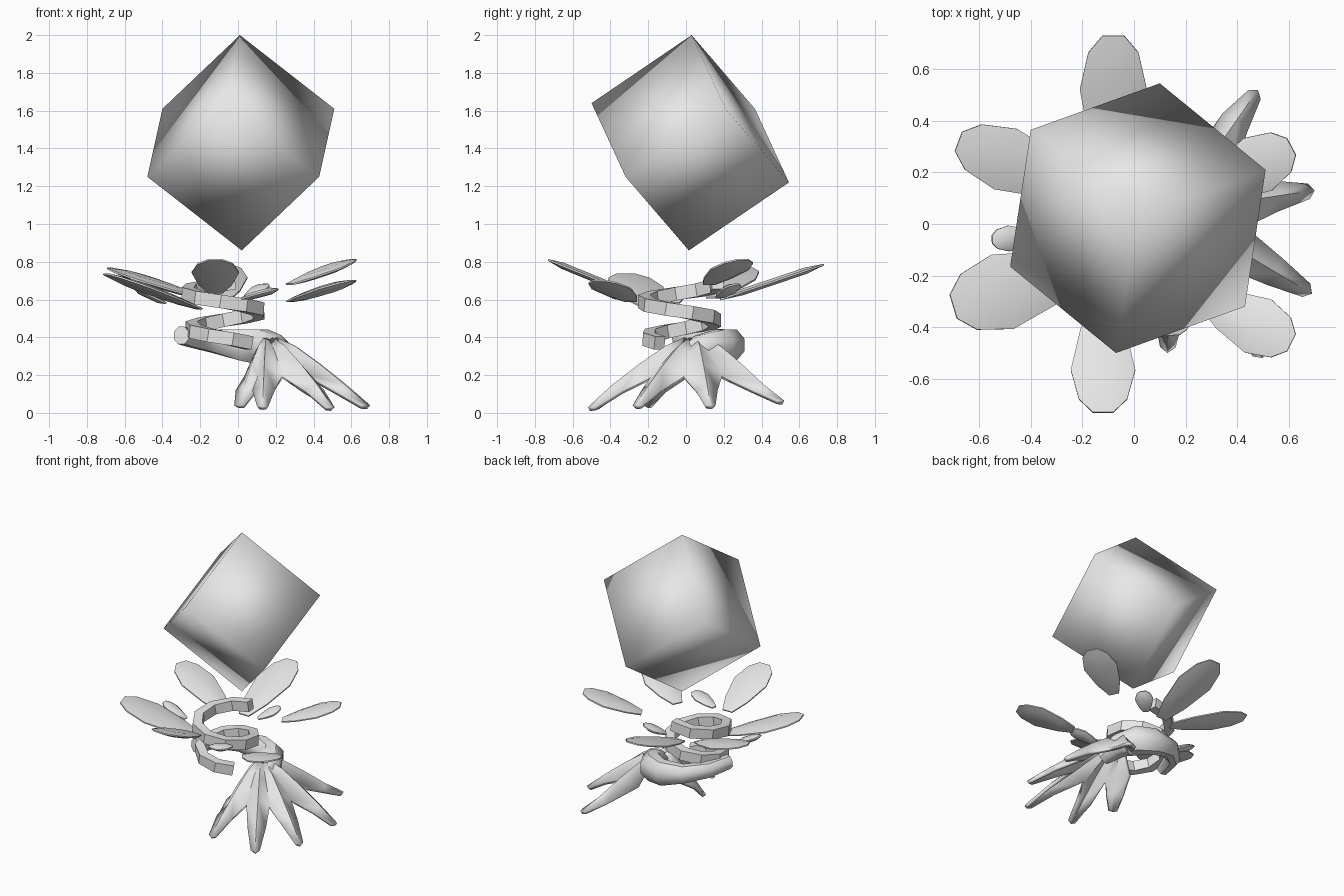
import bpy, bmesh, math
from mathutils import Vector

if "Cube" in bpy.data.objects:
    bpy.data.objects.remove(bpy.data.objects["Cube"])

grey = bpy.data.materials.new("plain grey")
grey.diffuse_color = (0.8, 0.8, 0.8, 1)
grey.use_nodes = True
grey.node_tree.nodes["Principled BSDF"].inputs["Base Color"].default_value = grey.diffuse_color
UP = Vector((0, 0, 1))


def finish(name, bm, angle=35, closed=True):
    bmesh.ops.recalc_face_normals(bm, faces=bm.faces[:])
    if not closed and sum(f.normal.z * f.calc_area() for f in bm.faces) < 0:
        bmesh.ops.reverse_faces(bm, faces=bm.faces[:])
    me = bpy.data.meshes.new(name)
    bm.to_mesh(me)
    bm.free()
    me.materials.append(grey)
    ob = bpy.data.objects.new(name, me)
    bpy.context.collection.objects.link(ob)
    bpy.ops.object.select_all(action='DESELECT')
    ob.select_set(True)
    bpy.context.view_layer.objects.active = ob
    bpy.ops.object.shade_smooth_by_angle(angle=math.radians(angle))
    return ob


def sweep(name, path, sizes, sides, angle=35):
    """Loft a polygon section (half width, half height) along a path."""
    bm = bmesh.new()
    path = [Vector(p) for p in path]
    rings = []
    for i, p in enumerate(path):
        t = (path[min(i + 1, len(path) - 1)] - path[max(i - 1, 0)]).normalized()
        side = t.cross(UP).normalized()
        up = side.cross(t)
        w, h = sizes[i]
        ring = []
        for k in range(sides):
            a = math.tau * (k + 0.5) / sides
            ring.append(bm.verts.new(p + side * w * math.cos(a) + up * h * math.sin(a)))
        rings.append(ring)
    for a, b in zip(rings, rings[1:]):
        for k in range(sides):
            m = (k + 1) % sides
            bm.faces.new((a[k], a[m], b[m], b[k]))
    bm.faces.new(rings[0])
    bm.faces.new(rings[-1])
    return finish(name, bm, angle)


# Floating cube balanced on one corner, shaded smooth all over
bm = bmesh.new()
top = Vector((0.01, 0.03, 2.0))
e = [Vector((0.50, 0.18, -0.39)), Vector((-0.41, 0.335, -0.39)), Vector((-0.08, -0.53, -0.36))]
T = bm.verts.new(top)
B = bm.verts.new(top + e[0] + e[1] + e[2])
hi = [bm.verts.new(top + v) for v in e]
lo = [bm.verts.new(top + e[i] + e[(i + 1) % 3]) for i in range(3)]
for i in range(3):
    j = (i + 1) % 3
    bm.faces.new((T, hi[i], lo[i]))
    bm.faces.new((T, lo[i], hi[j]))
    bm.faces.new((hi[j], lo[i], lo[j]))
    bm.faces.new((B, lo[j], lo[i]))
finish("floating_cube", bm, 180)


# Leaves: thin lens with a stretched octagonal outline
OUTLINE = [(0.0, 0.3), (0.25, 0.7), (0.62, 1.0), (0.88, 0.75), (1.0, 0.32)]


def leaf(name, inner, outer, width, thick=0.035):
    a, b = Vector(inner), Vector(outer)
    d = b - a
    side = d.cross(UP).normalized()
    n = side.cross(d).normalized()
    outline = [(u, v) for u, v in OUTLINE] + [(u, -v) for u, v in reversed(OUTLINE)]
    bm = bmesh.new()
    loops = []
    for scale, off in ((0.6, 0.5), (1.0, 0.12), (1.0, -0.12), (0.6, -0.5)):
        loops.append([bm.verts.new(a + d * (0.55 + (u - 0.55) * scale)
                      + side * v * scale * width / 2 + n * off * thick) for u, v in outline])
    for p, q in zip(loops, loops[1:]):
        for k in range(len(p)):
            m = (k + 1) % len(p)
            bm.faces.new((p[k], p[m], q[m], q[k]))
    bm.faces.new(loops[0])
    bm.faces.new(loops[-1])
    finish(name, bm, 50)


leaf("leaf_back", (-0.08, 0.18, 0.60), (-0.08, 0.73, 0.785), 0.26)
leaf("leaf_left_back", (-0.20, 0.14, 0.61), (-0.68, 0.32, 0.765), 0.25)
leaf("leaf_left_front", (-0.20, -0.17, 0.55), (-0.70, -0.32, 0.735), 0.30)
leaf("leaf_front", (-0.12, -0.30, 0.635), (-0.12, -0.73, 0.81), 0.25)
leaf("leaf_right_front", (0.27, -0.29, 0.59), (0.61, -0.46, 0.70), 0.23)
leaf("leaf_right_back", (0.27, 0.12, 0.68), (0.61, 0.30, 0.81), 0.23)
leaf("small_leaf_left", (-0.38, -0.05, 0.58), (-0.55, -0.06, 0.66), 0.10)
leaf("small_leaf_front", (0.02, -0.35, 0.605), (0.21, -0.39, 0.655), 0.12)
leaf("small_leaf_back", (0.04, 0.17, 0.61), (0.15, 0.27, 0.68), 0.12)

# Spiral vine: square band winding down almost two turns
path, sizes = [], []
STEPS = 16
for i in range(STEPS + 1):
    f = i / STEPS
    a = math.radians(75 + 605 * f)
    r = 0.205 - 0.035 * f
    path.append((-0.07 + r * math.cos(a), -0.03 + r * math.sin(a), 0.69 - 0.32 * f))
    sizes.append((0.045, 0.05))
sweep("spiral_vine", path, sizes, 4)

# Trunk curling round the back into the root crown
sweep("trunk",
      [(-0.30, -0.06, 0.41), (-0.25, 0.10, 0.40), (-0.13, 0.21, 0.38), (0.02, 0.24, 0.36),
       (0.13, 0.19, 0.35), (0.19, 0.08, 0.34), (0.22, -0.05, 0.29)],
      [(0.045, 0.05), (0.05, 0.055), (0.06, 0.065), (0.075, 0.09),
       (0.09, 0.10), (0.09, 0.08), (0.05, 0.05)], 8, 45)

# Root crown: hollow skirt that splits into six toes
apex = Vector((0.15, 0.05, 0))
tips = [Vector(p) for p in ((0.0, -0.22, 0.03), (0.13, -0.50, 0.025), (0.50, -0.52, 0.02),
                            (0.69, -0.27, 0.03), (0.70, 0.13, 0.03), (0.48, 0.52, 0.055))]
flat = [Vector((t.x, t.y, 0)) - apex for t in tips]
bm = bmesh.new()


def vert(v, z):
    return bm.verts.new((v.x, v.y, z))


# Valley directions between toes, plus one beyond each end
valley = [Vector((-0.22, -0.08, 0))]
valley += [(a + b) / 2 for a, b in zip(flat, flat[1:])]
valley += [Vector((0.12, 0.36, 0))]
LEVELS = [(0.10, 0.40, 0.39), (0.28, 0.355, 0.32), (0.52, 0.26, 0.20)]
vals = [[vert(apex + v * t, zv) for t, zr, zv in LEVELS] for v in valley]
for i, (d, tip) in enumerate(zip(flat, tips)):
    ridge = [vert(apex + d * t, zr) for t, zr, zv in LEVELS]
    for k in range(2):
        for a, b in ((vals[i], ridge), (ridge, vals[i + 1])):
            bm.faces.new((a[k], b[k], b[k + 1], a[k + 1]))
    # Toe: narrows to a knee, then a blunt tip
    side = UP.cross(d).normalized()
    row = [vals[i][2], ridge[2], vals[i + 1][2]]
    for t, w, z in ((0.77, 0.06, 0.15), (1.0, 0.03, tip.z + 0.01)):
        c = apex + d * t
        new = [vert(c - side * w - d * 0.04, z - 0.03 * (t < 1)), vert(c, z),
               vert(c + side * w - d * 0.04, z - 0.03 * (t < 1))]
        for k in range(2):
            bm.faces.new((row[k], row[k + 1], new[k + 1], new[k]))
        row = new
crown = finish("root_crown", bm, 50, closed=False)
mod = crown.modifiers.new("thickness", 'SOLIDIFY')
mod.thickness = 0.025
mod.offset = -1
